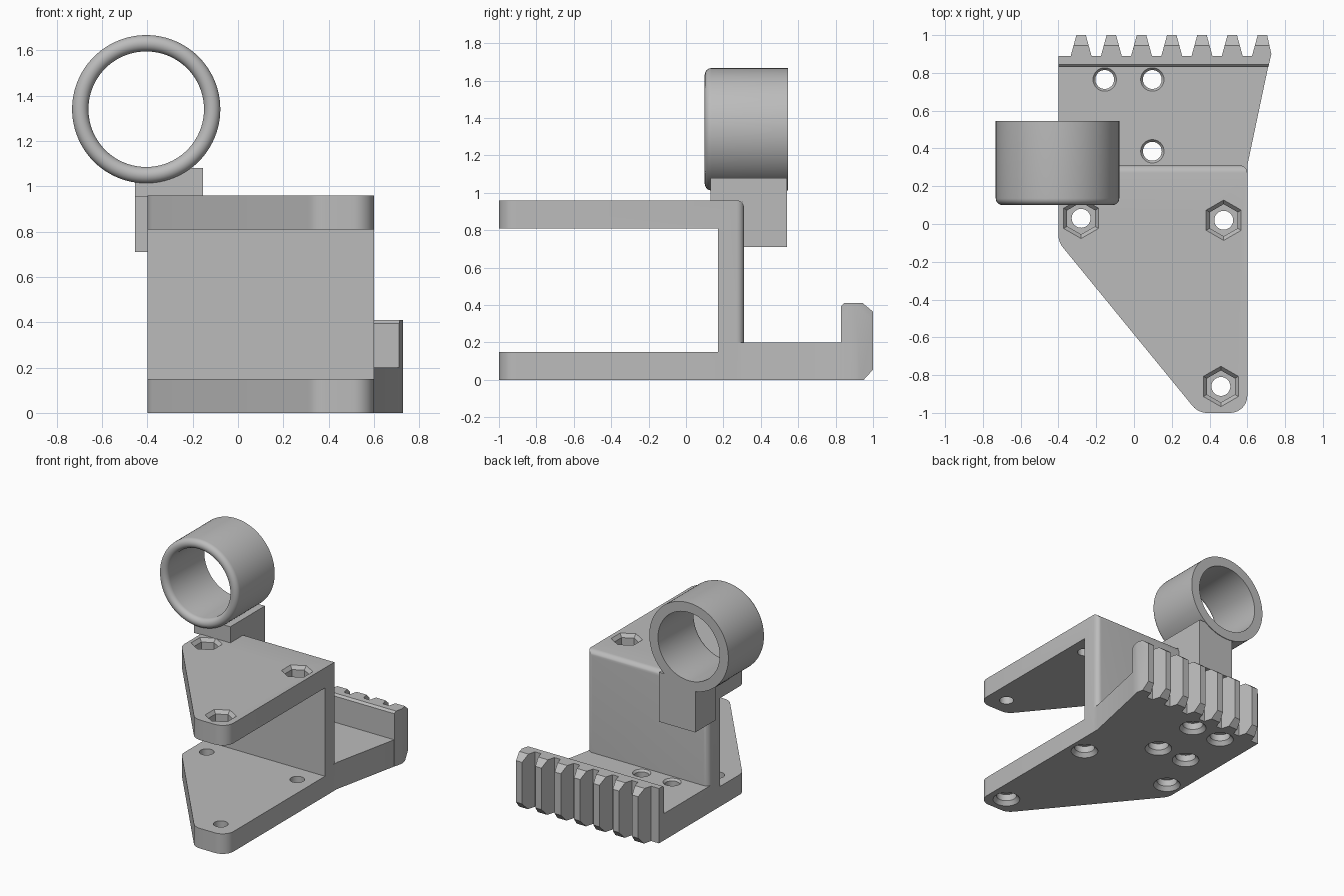
import bpy, bmesh
from math import pi, sin, cos, tan, radians
from mathutils import Vector, Matrix

cube = bpy.data.objects.get("Cube")
if cube:
    bpy.data.objects.remove(cube, do_unlink=True)

grey = bpy.data.materials.new("plain grey")
grey.use_nodes = True
grey.diffuse_color = (0.5, 0.5, 0.5, 1)
grey.node_tree.nodes["Principled BSDF"].inputs["Base Color"].default_value = (0.5, 0.5, 0.5, 1)


def finish(name, bm):
    bmesh.ops.recalc_face_normals(bm, faces=bm.faces)
    mesh = bpy.data.meshes.new(name)
    bm.to_mesh(mesh)
    bm.free()
    mesh.materials.append(grey)
    ob = bpy.data.objects.new(name, mesh)
    bpy.context.collection.objects.link(ob)
    return ob


def prism(name, pts, lo, hi, axis="z", bevel=None, radius=0.04):
    """Extrude a flat outline along z (points x, y) or x (points y, z)."""
    place = (lambda p, h: (p[0], p[1], h)) if axis == "z" else (lambda p, h: (h, p[0], p[1]))
    bm = bmesh.new()
    face = bm.faces.new([bm.verts.new(place(p, lo)) for p in pts])
    out = bmesh.ops.extrude_face_region(bm, geom=[face])
    shift = Vector(place((0, 0), hi - lo))
    bmesh.ops.translate(bm, vec=shift, verts=[v for v in out["geom"] if isinstance(v, bmesh.types.BMVert)])
    if bevel:
        edges = [e for e in bm.edges if bevel(*[v.co for v in e.verts])]
        bmesh.ops.bevel(bm, geom=edges, offset=radius, segments=6, profile=0.5, affect="EDGES")
    return finish(name, bm)


def box(name, x0, x1, y0, y1, z0, z1):
    return prism(name, [(x0, y0), (x1, y0), (x1, y1), (x0, y1)], z0, z1)


def lathe(name, profile, steps, closed=False):
    """Revolve (radius, height) points around z; open profiles are capped."""
    bm = bmesh.new()
    rings = [[bm.verts.new((r * sin(2 * pi * i / steps), r * cos(2 * pi * i / steps), h))
              for i in range(steps)] for r, h in profile]
    pairs = list(zip(rings, rings[1:]))
    if closed:
        pairs.append((rings[-1], rings[0]))
    else:
        bm.faces.new(rings[0])
        bm.faces.new(rings[-1])
    for a, b in pairs:
        for i in range(steps):
            j = (i + 1) % steps
            bm.faces.new((a[i], a[j], b[j], b[i]))
    return finish(name, bm)


def combine(target, other, operation):
    mod = target.modifiers.new("combine", "BOOLEAN")
    mod.operation, mod.solver, mod.object = operation, "EXACT", other
    bpy.context.view_layer.objects.active = target
    bpy.ops.object.modifier_apply(modifier=mod.name)
    bpy.data.objects.remove(other, do_unlink=True)


def rounded(corners, steps=6):
    """Outline with filleted corners, given as (x, y, radius)."""
    pts = []
    for i, (x, y, r) in enumerate(corners):
        p = Vector((x, y))
        if not r:
            pts.append(p)
            continue
        a = (Vector(corners[i - 1][:2]) - p).normalized()
        b = (Vector(corners[(i + 1) % len(corners)][:2]) - p).normalized()
        half = a.angle(b) / 2
        centre = p + (a + b).normalized() * r / sin(half)
        start, end = p + a * r / tan(half) - centre, p + b * r / tan(half) - centre
        pts += [centre + start.lerp(end, k / steps).normalized() * r for k in range(steps + 1)]
    return pts


# Clamp body: tapered plan, rounded at the back, with a slot between the plates
plan = rounded([(-0.4, 0.31, 0), (-0.4, -0.095, 0.1), (0.34, -1, 0.1), (0.6, -1, 0.09), (0.6, 0.31, 0)])
body = prism("clamp_bracket", plan, 0, 0.96,
             bevel=lambda a, b: a.y > 0.3 and b.y > 0.3 and max(a.z, b.z) > 0.9)
combine(body, box("slot", -1, 1, -1.2, 0.17, 0.15, 0.81), "DIFFERENCE")

# Rear shelf, flaring to one side
combine(body, prism("shelf", [(-0.4, 0.2), (0.6, 0.2), (0.6, 0.31), (0.716, 0.86), (-0.4, 0.86)], 0, 0.2), "UNION")

# Toothed lip at the back with chamfered top and bottom
teeth = [(-0.4, 0.83), (-0.4, 0.89)]
for i in range(7):
    x = -0.28 + i * 0.16
    teeth += [(x - 0.055, 0.89), (x - 0.025, 1), (x + 0.025, 1)]
    teeth.append((x + 0.055, 0.89) if i < 6 else (0.727, 0.9))
teeth.append((0.711, 0.83))
lip = prism("lip", teeth, 0, 0.41)
side = [(0.8, -0.1), (0.83, 0), (0.95, 0), (1, 0.055), (1, 0.365), (0.945, 0.41), (0.845, 0.41), (0.83, 0.395)]
side[0] = (0.83, 0.0)
del side[1]
combine(lip, prism("lip_side", side, -1, 1, "x"), "INTERSECT")
combine(body, lip, "UNION")

# Bolt holes with countersunk pockets underneath
bolts = [(-0.28, 0.03), (0.475, 0.02), (0.46, -0.86)]
shelf_holes = [(x, y) for x in (-0.155, 0.097) for y in (0.385, 0.765)]
pocket = [(0.1, -0.01), (0.095, 0), (0.072, 0.03), (0.072, 0.08), (0.05, 0.08)]
for x, y in bolts + shelf_holes:
    if (x, y) in bolts:
        profile = pocket + [(0.05, 0.5)]
    else:
        profile = pocket + [(0.05, 0.185), (0.062, 0.2), (0.07, 0.21)]
    hole = lathe("hole", profile, 32)
    hole.data.transform(Matrix.Translation((x, y, 0)))
    combine(body, hole, "DIFFERENCE")

# Hexagonal nut pockets in the top plate
for x, y in bolts:
    nut = lathe("nut_pocket", [(0.085, 0.88), (0.085, 0.935), (0.107, 0.96), (0.115, 0.97)], 6)
    nut.data.transform(Matrix.Translation((x, y, 0)))
    combine(body, nut, "DIFFERENCE")
    drill = lathe("drill", [(0.05, 0.7), (0.05, 0.9)], 32)
    drill.data.transform(Matrix.Translation((x, y, 0)))
    combine(body, drill, "DIFFERENCE")

# Stepped block that carries the ring
block = prism("ring_mount", [(0.13, 0.955), (0.3, 0.955), (0.3, 0.71), (0.54, 0.71), (0.54, 1.08), (0.13, 1.08)],
              -0.455, -0.155, "x")

# Ring with a rounded front rim and a flat back rim
inner, outer, mid = 0.255, 0.327, 0.291
rim = [(mid + 0.036 * cos(radians(t)), 0.036 * sin(radians(t))) for t in range(180, 361, 15)]
section = [(inner, 0.445)] + [(r, h + 0.036) for r, h in rim] + [(outer, 0.445)]
ring = lathe("ring", section, 96, closed=True)
ring.data.transform(Matrix.Translation((-0.405, 0.1, 1.34)) @ Matrix.Rotation(-pi / 2, 4, "X"))

# Smooth the curved surfaces, keep the hard edges
bpy.ops.object.select_all(action="DESELECT")
for ob in (body, block, ring):
    ob.select_set(True)
bpy.context.view_layer.objects.active = body
bpy.ops.object.shade_smooth_by_angle(angle=radians(30))
